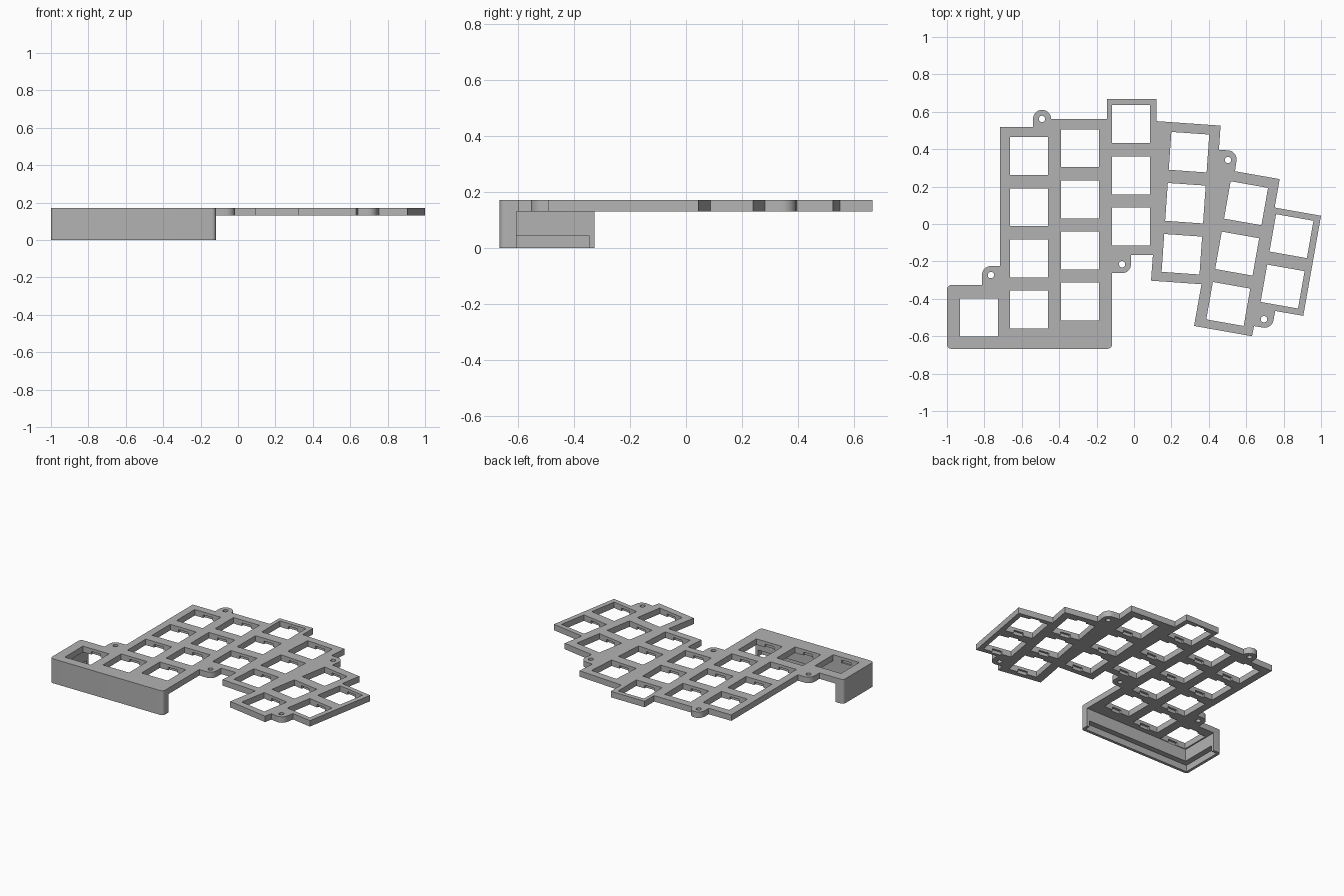
import bpy
import bmesh
import math
from mathutils import Vector, Matrix

default_cube = bpy.data.objects.get("Cube")
if default_cube:
    bpy.data.objects.remove(default_cube, do_unlink=True)

PLATE_BOTTOM, PLATE_TOP = 0.13, 0.172
OPENING = 0.203
TAB = 0.048
CORNER = 0.022

grey = bpy.data.materials.new("light grey plastic")
grey.use_nodes = True
grey_value = (0.45, 0.45, 0.45, 1)
grey.diffuse_color = grey_value
grey.node_tree.nodes["Principled BSDF"].inputs["Base Color"].default_value = grey_value


def make_object(name, bm):
    bmesh.ops.recalc_face_normals(bm, faces=bm.faces)
    mesh = bpy.data.meshes.new(name)
    bm.to_mesh(mesh)
    bm.free()
    mesh.materials.append(grey)
    obj = bpy.data.objects.new(name, mesh)
    bpy.context.collection.objects.link(obj)
    return obj


def rounded_outline(corners, steps=8):
    """Replace each corner (x, y, radius) with an arc when it has a radius."""
    points = []
    for i, corner in enumerate(corners):
        here = Vector(corner[:2])
        radius = corner[2] if len(corner) > 2 else 0
        if not radius:
            points.append(here)
            continue
        a = (Vector(corners[i - 1][:2]) - here).normalized()
        b = (Vector(corners[(i + 1) % len(corners)][:2]) - here).normalized()
        half = a.angle(b) / 2
        centre = here + (a + b).normalized() * radius / math.sin(half)
        start = here + a * radius / math.tan(half) - centre
        end = here + b * radius / math.tan(half) - centre
        sweep = start.angle(end)
        for s in range(steps + 1):
            t = s / steps
            arc = start * math.sin((1 - t) * sweep) + end * math.sin(t * sweep)
            points.append(centre + arc / math.sin(sweep))
    return points


def prism(name, corners, bottom, top):
    bm = bmesh.new()
    face = bm.faces.new([bm.verts.new((p.x, p.y, bottom)) for p in rounded_outline(corners)])
    wall = bmesh.ops.extrude_face_region(bm, geom=[face])
    raised = [v for v in wall["geom"] if isinstance(v, bmesh.types.BMVert)]
    bmesh.ops.translate(bm, verts=raised, vec=(0, 0, top - bottom))
    return make_object(name, bm)


def add_box(bm, frame, size, offset=(0, 0, 0)):
    matrix = frame @ Matrix.Translation(offset) @ Matrix.Diagonal((*size, 1))
    bmesh.ops.create_cube(bm, size=1, matrix=matrix)


def cut(target, bm):
    cutter = make_object("cutter", bm)
    cutter.hide_render = True
    mod = target.modifiers.new("cut", "BOOLEAN")
    mod.operation = "DIFFERENCE"
    mod.solver = "EXACT"
    mod.object = cutter
    bpy.context.view_layer.objects.active = target
    bpy.ops.object.modifier_apply(modifier=mod.name)
    bpy.data.objects.remove(cutter, do_unlink=True)


# Plate outline, clockwise from the left column, with rounded screw tabs
plate = prism("switch_plate", [
    (-0.716, 0.518), (-0.54, 0.518), (-0.54, 0.61, TAB), (-0.443, 0.61, TAB),
    (-0.443, 0.561), (-0.144, 0.561), (-0.144, 0.667), (0.12, 0.667),
    (0.12, 0.55), (0.463, 0.526), (0.454, 0.397), (0.555, 0.39, TAB),
    (0.54, 0.282), (0.779, 0.24), (0.752, 0.088), (1.0, 0.044),
    (0.905, -0.491), (0.755, -0.465), (0.737, -0.562, TAB), (0.642, -0.546),
    (0.631, -0.6), (0.321, -0.545), (0.361, -0.322), (0.091, -0.303),
    (0.101, -0.166), (-0.016, -0.166), (-0.016, -0.263, TAB), (-0.118, -0.263),
    (-0.118, -0.667, CORNER), (-1.0, -0.667, CORNER), (-1.0, -0.327, CORNER),
    (-0.813, -0.327), (-0.813, -0.225, TAB), (-0.716, -0.225),
], PLATE_BOTTOM, PLATE_TOP)

# Switch openings: top centre of each column, number of keys, tilt in degrees
columns = [
    (-0.829, -0.501, 1, 0), (-0.561, 0.363, 4, 0), (-0.289, 0.405, 4, 0),
    (-0.016, 0.534, 3, 0), (0.294, 0.384, 3, -4), (0.599, 0.111, 3, -10),
    (0.842, -0.065, 2, -10),
]
PITCH = 0.2735
openings, notches = bmesh.new(), bmesh.new()
for x, y, count, tilt in columns:
    base = Matrix.Translation((x, y, PLATE_BOTTOM)) @ Matrix.Rotation(math.radians(tilt), 4, "Z")
    for key in range(count):
        frame = base @ Matrix.Translation((0, -PITCH * key, 0))
        add_box(openings, frame, (OPENING, OPENING, 0.2))
        # Clip notches under the front and back lips
        for side in (-1, 1):
            add_box(notches, frame, (0.072, 0.03, 0.044), (0, side * OPENING / 2, 0))
cut(plate, openings)
cut(plate, notches)

# Screw holes in the tabs
screws = bmesh.new()
for x, y in [(-0.492, 0.562), (0.503, 0.342), (0.695, -0.509), (-0.064, -0.215), (-0.765, -0.273)]:
    bmesh.ops.create_cone(screws, cap_ends=True, segments=24, radius1=0.017, radius2=0.017,
                          depth=0.3, matrix=Matrix.Translation((x, y, PLATE_BOTTOM)))
cut(plate, screws)

# Front and left skirt below the plate, rebated along its lower inside edge
skirt = prism("front_skirt", [
    (-1.0, -0.327, CORNER), (-0.94, -0.327), (-0.94, -0.607), (-0.118, -0.607),
    (-0.118, -0.667, CORNER), (-1.0, -0.667, CORNER),
], 0, PLATE_BOTTOM)
rebate = bmesh.new()
add_box(rebate, Matrix.Translation((-0.559, -0.497, 0)), (0.842, 0.3, 0.09))
cut(skirt, rebate)

# Keep edges crisp while rounding the arcs
for obj in (plate, skirt):
    bpy.ops.object.select_all(action="DESELECT")
    obj.select_set(True)
    bpy.context.view_layer.objects.active = obj
    bpy.ops.object.shade_smooth_by_angle(angle=math.radians(30))
